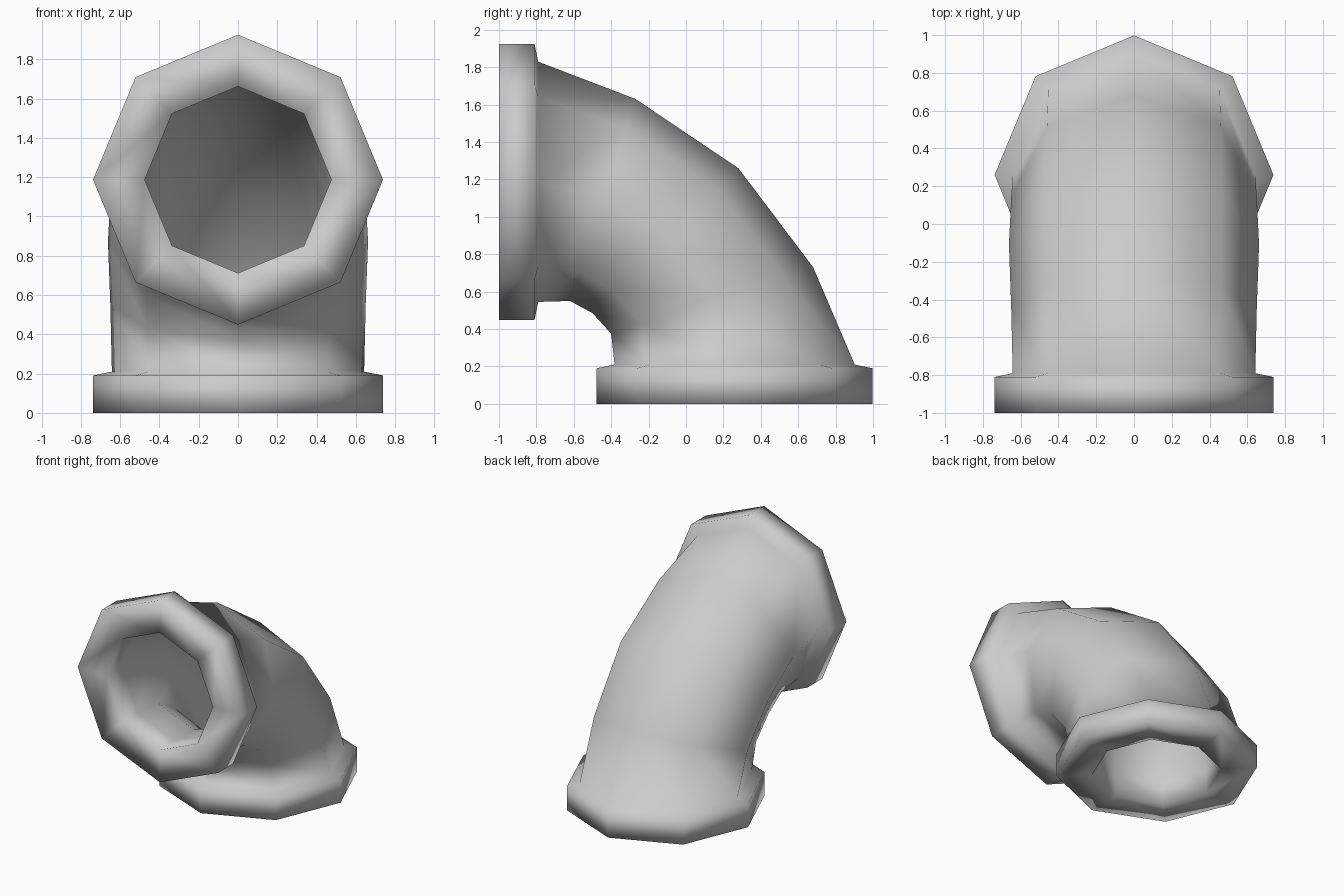
import bpy, bmesh, math
from mathutils import Vector

if "Cube" in bpy.data.objects:
    bpy.data.objects.remove(bpy.data.objects["Cube"])

SIDES = 8
WALL = 0.168


def section(inner, outer, half_width, inset=0.0):
    """Octagon spanning two (y, z) points on the bend plane, optionally shrunk."""
    a, b = Vector((0, *inner)), Vector((0, *outer))
    mid, axis = (a + b) / 2, (b - a).normalized()
    r_bend, r_side = (b - a).length / 2 - inset, half_width - inset
    ring = []
    for i in range(SIDES):
        t = 2 * math.pi * i / SIDES
        ring.append(mid + axis * r_bend * math.cos(t) + Vector((r_side * math.sin(t), 0, 0)))
    return ring


def bottom(r, z):
    return section((0.26 - r, z), (0.26 + r, z), r)


def front(r, y):
    return section((y, 1.187 - r), (y, 1.187 + r), r)


# Bend cross-sections: inner point, outer point, half width
BEND = [((-0.40, 0.375), (0.68, 0.73), 0.65),
        ((-0.50, 0.485), (0.28, 1.26), 0.662),
        ((-0.62, 0.55), (-0.27, 1.63), 0.65)]

# Outside skin: bottom flange, bend, front flange
rings = [bottom(0.475, 0), bottom(0.738, 0), bottom(0.738, 0.19), bottom(0.642, 0.21)]
rings += [section(*s) for s in BEND]
rings += [front(0.642, -0.79), front(0.738, -0.81), front(0.738, -1), front(0.475, -1)]
# Inside skin: back through the bore to the bottom opening
rings += [front(0.475, -0.81)]
rings += [section(*s, inset=WALL) for s in reversed(BEND)]
rings += [bottom(0.475, 0.2)]

# Join all sections into one closed hollow shell
bm = bmesh.new()
loops = [[bm.verts.new(p) for p in ring] for ring in rings]
for k, a in enumerate(loops):
    b = loops[(k + 1) % len(loops)]
    for i in range(SIDES):
        j = (i + 1) % SIDES
        bm.faces.new((a[i], a[j], b[j], b[i]))
bmesh.ops.recalc_face_normals(bm, faces=bm.faces)
for f in bm.faces:
    f.smooth = True

mesh = bpy.data.meshes.new("flanged_pipe_elbow")
bm.to_mesh(mesh)
bm.free()
bpy.context.collection.objects.link(bpy.data.objects.new("flanged_pipe_elbow", mesh))
